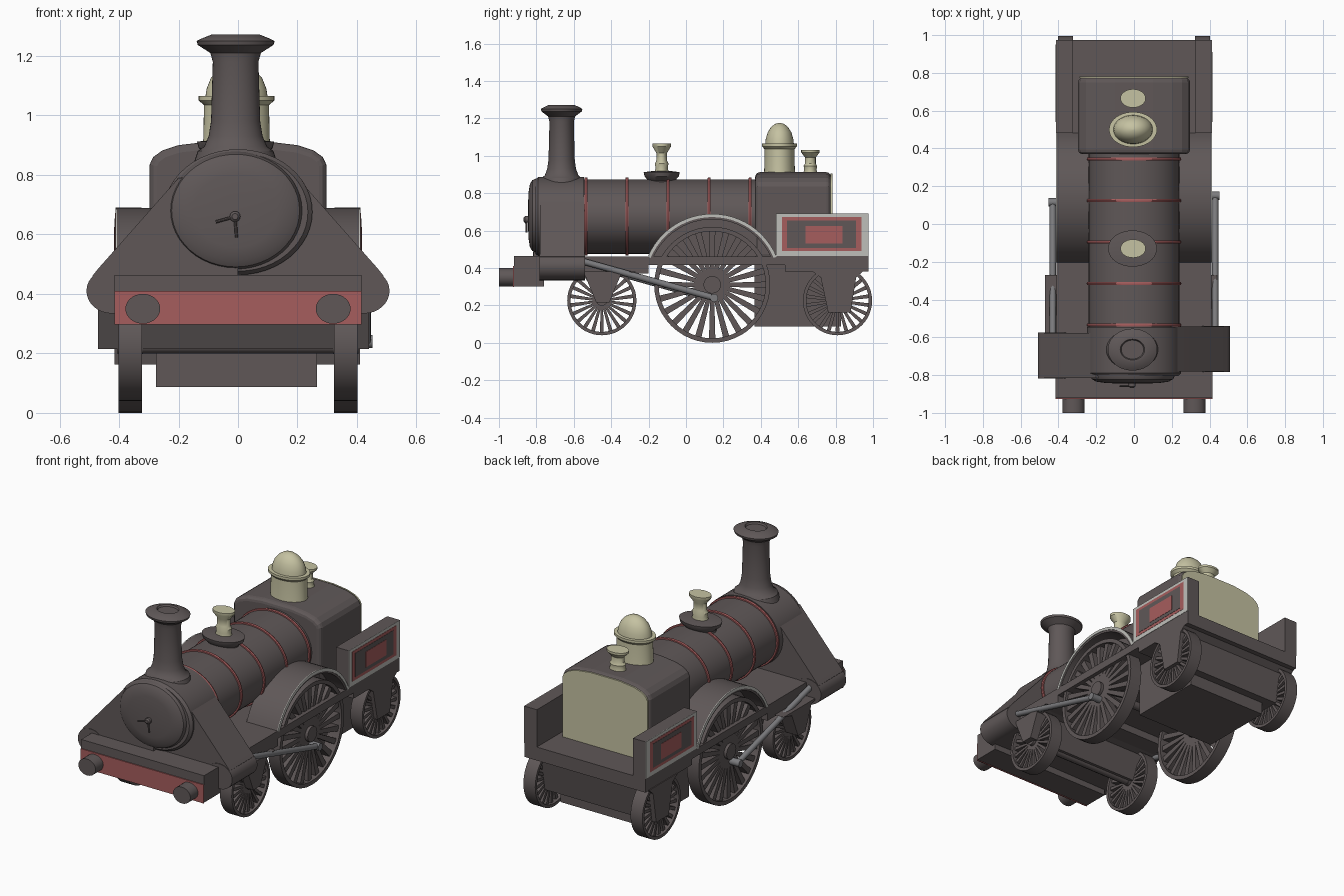
import bpy, bmesh, math
from mathutils import Matrix, Vector

if "Cube" in bpy.data.objects:
    bpy.data.objects.remove(bpy.data.objects["Cube"])


def material(name, rgb):
    m = bpy.data.materials.new(name)
    m.diffuse_color = (*rgb, 1)
    m.use_nodes = True
    m.node_tree.nodes["Principled BSDF"].inputs["Base Color"].default_value = m.diffuse_color
    return m


DARK = material("dark_iron", (0.115, 0.097, 0.097))
RED = material("dull_red", (0.38, 0.11, 0.11))
CREAM = material("pale_brass", (0.56, 0.54, 0.36))
PALE = material("pale_grey", (0.52, 0.52, 0.49))
STEEL = material("steel_grey", (0.2, 0.2, 0.21))


def finish(bm, name, mat, bevel=0, smooth=True):
    bmesh.ops.recalc_face_normals(bm, faces=bm.faces[:])
    me = bpy.data.meshes.new(name)
    bm.to_mesh(me)
    bm.free()
    ob = bpy.data.objects.new(name, me)
    bpy.context.collection.objects.link(ob)
    me.materials.append(mat)
    if bevel:
        b = ob.modifiers.new("bevel", 'BEVEL')
        b.width, b.segments, b.limit_method, b.angle_limit = bevel, 3, 'ANGLE', 0.9
    elif smooth:
        bpy.ops.object.select_all(action='DESELECT')
        ob.select_set(True)
        bpy.context.view_layer.objects.active = ob
        bpy.ops.object.shade_smooth_by_angle(angle=math.radians(35))
    return ob


def place(axis, u, v, w):
    """Point with profile coordinates u, v and distance w along the axis."""
    return {'x': (w, u, v), 'y': (u, w, v), 'z': (u, v, w)}[axis]


def prism(name, mat, pts, axis, a, b, bevel=0):
    bm = bmesh.new()
    lo = [bm.verts.new(place(axis, u, v, a)) for u, v in pts]
    hi = [bm.verts.new(place(axis, u, v, b)) for u, v in pts]
    bm.faces.new(lo)
    bm.faces.new(hi)
    n = len(pts)
    for i in range(n):
        j = (i + 1) % n
        bm.faces.new((lo[i], lo[j], hi[j], hi[i]))
    return finish(bm, name, mat, bevel)


def box(name, mat, x0, x1, y0, y1, z0, z1):
    return prism(name, mat, [(x0, y0), (x1, y0), (x1, y1), (x0, y1)], 'z', z0, z1)


def add_lathe(bm, prof, axis, c, su=1.0, sv=1.0, n=40, closed=False):
    """Revolve (radius, distance) points, stretched by su and sv, round c."""
    rings = [[bm.verts.new(place(axis, c[0] + r * su * math.cos(2 * math.pi * i / n),
                                 c[1] + r * sv * math.sin(2 * math.pi * i / n), w))
              for i in range(n)] for r, w in prof]
    pairs = list(zip(rings, rings[1:]))
    if closed:
        pairs.append((rings[-1], rings[0]))
    else:
        bm.faces.new(rings[0])
        bm.faces.new(rings[-1])
    for p, q in pairs:
        for i in range(n):
            j = (i + 1) % n
            bm.faces.new((p[i], p[j], q[j], q[i]))


def lathe(name, mat, prof, axis, c, su=1.0, sv=1.0, n=40, closed=False):
    bm = bmesh.new()
    add_lathe(bm, prof, axis, c, su, sv, n, closed)
    return finish(bm, name, mat)


def rod(name, mat, p, q, r, n=12):
    p, q = Vector(p), Vector(q)
    bm = bmesh.new()
    rot = (q - p).to_track_quat('Z', 'Y').to_matrix().to_4x4()
    bmesh.ops.create_cone(bm, cap_ends=True, segments=n, radius1=r, radius2=r,
                          depth=(q - p).length, matrix=Matrix.Translation((p + q) / 2) @ rot)
    return finish(bm, name, mat)


def wheel(name, x0, x1, y, z, r, rim, spokes):
    bm = bmesh.new()
    add_lathe(bm, [(r, x0), (r, x1), (r - rim, x1), (r - rim, x0)], 'x', (y, z), n=48, closed=True)
    add_lathe(bm, [(r * 0.15, x0 - 0.003), (r * 0.15, x1 + 0.003)], 'x', (y, z), n=20)
    mid = (x0 + x1) / 2
    for k in range(spokes):
        m = (Matrix.Translation((mid, y, z)) @ Matrix.Rotation(2 * math.pi * k / spokes, 4, 'X')
             @ Matrix.Translation((0, 0, r * 0.52)))
        geo = bmesh.ops.create_cube(bm, size=1, matrix=Matrix.Diagonal((0.05, 0.1 * r, r * 0.84, 1)))
        for v in geo['verts']:
            v.co.y *= 1.1 if v.co.z > 0 else 0.65
            v.co = m @ v.co
    return finish(bm, name, DARK)


# Frame and footplate
box("footplate", DARK, -0.41, 0.41, -0.8, 0.975, 0.415, 0.462)
box("rear_frame", DARK, -0.41, 0.41, 0.53, 0.975, 0.38, 0.416)
box("front_frame", DARK, -0.41, 0.41, -0.78, -0.2, 0.37, 0.416)
box("front_beam", DARK, -0.415, 0.415, -0.92, -0.76, 0.3, 0.464)
box("beam_face", RED, -0.415, 0.415, -0.926, -0.919, 0.297, 0.41)
box("ash_pan", DARK, -0.275, 0.265, 0.365, 0.83, 0.087, 0.42)
prism("front_hanger", DARK, [(-0.62, 0.38), (-0.54, 0.36), (-0.48, 0.215), (-0.41, 0.215),
                             (-0.35, 0.36), (-0.27, 0.38)], 'x', -0.47, 0.44)
prism("rear_hanger", DARK, [(0.67, 0.385), (0.72, 0.35), (0.76, 0.163), (0.88, 0.163),
                            (0.91, 0.35), (0.95, 0.385)], 'x', -0.415, 0.41)

# Boiler, bands, smokebox and door
BC = (0.0, 0.675)
lathe("boiler", DARK, [(0.24, -0.6), (0.24, 0.4)], 'y', BC, 1, 0.83, 48)
for i, y in enumerate((-0.535, -0.315, -0.095, 0.124, 0.343)):
    lathe("boiler_band_%d" % i, RED, [(0.236, y - 0.008), (0.248, y - 0.008), (0.251, y),
                                      (0.248, y + 0.008), (0.236, y + 0.008)],
          'y', BC, 1, 0.835, 48, True)
lathe("smokebox", DARK, [(0.235, -0.805), (0.25, -0.79), (0.25, -0.545)], 'y', BC, 1, 0.845, 48)
lathe("smokebox_door", DARK, [(0.05, -0.845), (0.14, -0.842), (0.19, -0.835), (0.215, -0.822),
                              (0.226, -0.8), (0.226, -0.77)], 'y', (-0.008, 0.68), 1, 0.88, 48)
lathe("door_knob", DARK, [(0.01, -0.868), (0.018, -0.86), (0.018, -0.835)], 'y', (-0.01, 0.66), n=16)
rod("door_handle_left", DARK, (-0.01, -0.858, 0.66), (-0.075, -0.858, 0.642), 0.005, 8)
rod("door_handle_down", DARK, (-0.01, -0.852, 0.66), (-0.005, -0.852, 0.59), 0.005, 8)

# Chimney
lathe("chimney", DARK, [(0.125, 0.82), (0.108, 0.88), (0.09, 0.895), (0.077, 0.93), (0.07, 0.98),
                        (0.065, 1.18), (0.072, 1.21), (0.108, 1.237), (0.111, 1.25), (0.1, 1.257),
                        (0.068, 1.272), (0.055, 1.272), (0.05, 1.262)],
      'z', (-0.008, -0.665), 1.18, 1)

# Sloped cylinder casings, cylinders, rods, panels, fenders and wheels on both sides
for side, s, dy in (("right", 1, 0.0), ("left", -1, -0.035)):
    prism("casing_" + side, DARK, [(0, 0.34), (s * 0.43, 0.335), (s * 0.49, 0.46), (s * 0.47, 0.485),
                                   (s * 0.2, 0.79), (0, 0.8)], 'y', -0.78 + dy, -0.543 + dy)
    lathe("cylinder_" + side, DARK, [(0.08, -0.783 + dy), (0.08, -0.54 + dy)],
          'y', (s * 0.423, 0.41), 1.08, 0.95, 32)
    rod("drive_rod_" + side, STEEL, (s * 0.43, -0.55 + dy, 0.435), (s * 0.43, 0.16 + dy, 0.237), 0.017)
    rod("crank_pin_" + side, STEEL, (s * 0.37, 0.15 + dy, 0.24), (s * 0.452, 0.15 + dy, 0.24), 0.022)
    lathe("buffer_" + side, DARK, [(0.05, -1.0), (0.05, -0.9)], 'y', (s * 0.32, 0.35), 1.17, 1, 28)

    # Wheels
    a, b = sorted((s * 0.322, s * 0.402))
    wheel("driving_wheel_" + side, a, b, 0.14, 0.31, 0.31, 0.024, 24)
    wheel("front_wheel_" + side, a, b, -0.45, 0.225, 0.185, 0.018, 22)
    wheel("rear_wheel_" + side, a, b, 0.81, 0.225, 0.185, 0.018, 22)

    # Arched fender over the driving wheel, with pale edging
    def arch(r0, r1):
        t0 = math.asin(0.145 / r1)
        ts = [t0 + (math.pi - 2 * t0) * i / 24 for i in range(25)]
        return ([(0.14 + r1 * math.cos(t), 0.315 + r1 * math.sin(t)) for t in ts]
                + [(0.14 + r0 * math.cos(t), 0.315 + r0 * math.sin(t)) for t in reversed(ts)])
    prism("fender_" + side, DARK, arch(0.345, 0.373), 'x', s * 0.2, s * 0.408)
    prism("fender_edge_" + side, PALE, arch(0.357, 0.374), 'x', s * 0.407, s * 0.412)
    prism("fender_back_" + side, DARK, arch(0.2, 0.36)[:25], 'x', s * 0.2, s * 0.29)

    # Bunker side with layered painted panel
    a, b = sorted((s * 0.325, s * 0.41))
    box("bunker_side_" + side, DARK, a, b, 0.482, 0.975, 0.45, 0.69)
    for k, (nm, mat, y0, y1, z0, z1) in enumerate((
            ("panel_border_", PALE, 0.482, 0.975, 0.464, 0.69),
            ("panel_line_", RED, 0.513, 0.938, 0.49, 0.672),
            ("panel_field_", DARK, 0.54, 0.91, 0.508, 0.654),
            ("panel_centre_", RED, 0.638, 0.836, 0.53, 0.625))):
        a, b = sorted((s * 0.408, s * (0.412 + 0.0015 * k)))
        box(nm + side, mat, a, b, y0, y1, z0, z1)

for i, (y, z) in enumerate(((-0.45, 0.225), (0.14, 0.31), (0.81, 0.225))):
    rod("axle_%d" % i, DARK, (-0.4, y, z), (0.4, y, z), 0.025)

# Firebox with pale back plate
half = [(0.297, 0.45), (0.297, 0.835), (0.285, 0.86), (0.255, 0.882), (0.2, 0.9), (0.1, 0.912)]
outline = half + [(-x, z) for x, z in reversed(half)]
prism("firebox", DARK, outline, 'y', 0.37, 0.775, 0.025)
prism("firebox_back", CREAM, [(x * 0.97, z - 0.008) for x, z in outline], 'y', 0.773, 0.782)

# Steam dome, whistle and safety valve
lathe("steam_dome", CREAM, [(0.093, 0.88), (0.088, 0.92), (0.086, 1.035), (0.1, 1.05), (0.1, 1.065),
                            (0.082, 1.066), (0.079, 1.09), (0.068, 1.125), (0.05, 1.152),
                            (0.027, 1.17), (0.003, 1.176)], 'z', (-0.005, 0.5), 1.27, 0.93)
for name, y, z0, h in (("whistle", 0.665, 0.9, 0.13), ("safety_valve", -0.13, 0.9, 0.165)):
    lathe(name, CREAM, [(0.04, z0), (0.033, z0 + h * 0.2), (0.036, z0 + h * 0.35),
                        (0.029, z0 + h * 0.45), (0.029, z0 + h * 0.7), (0.049, z0 + h * 0.9),
                        (0.049, z0 + h)], 'z', (-0.005, y), 1.37, 1, 28)
lathe("valve_dish", DARK, [(0.075, 0.83), (0.07, 0.865), (0.092, 0.89), (0.096, 0.912), (0.05, 0.918)],
      'z', (-0.008, -0.13), 1.35, 1)
